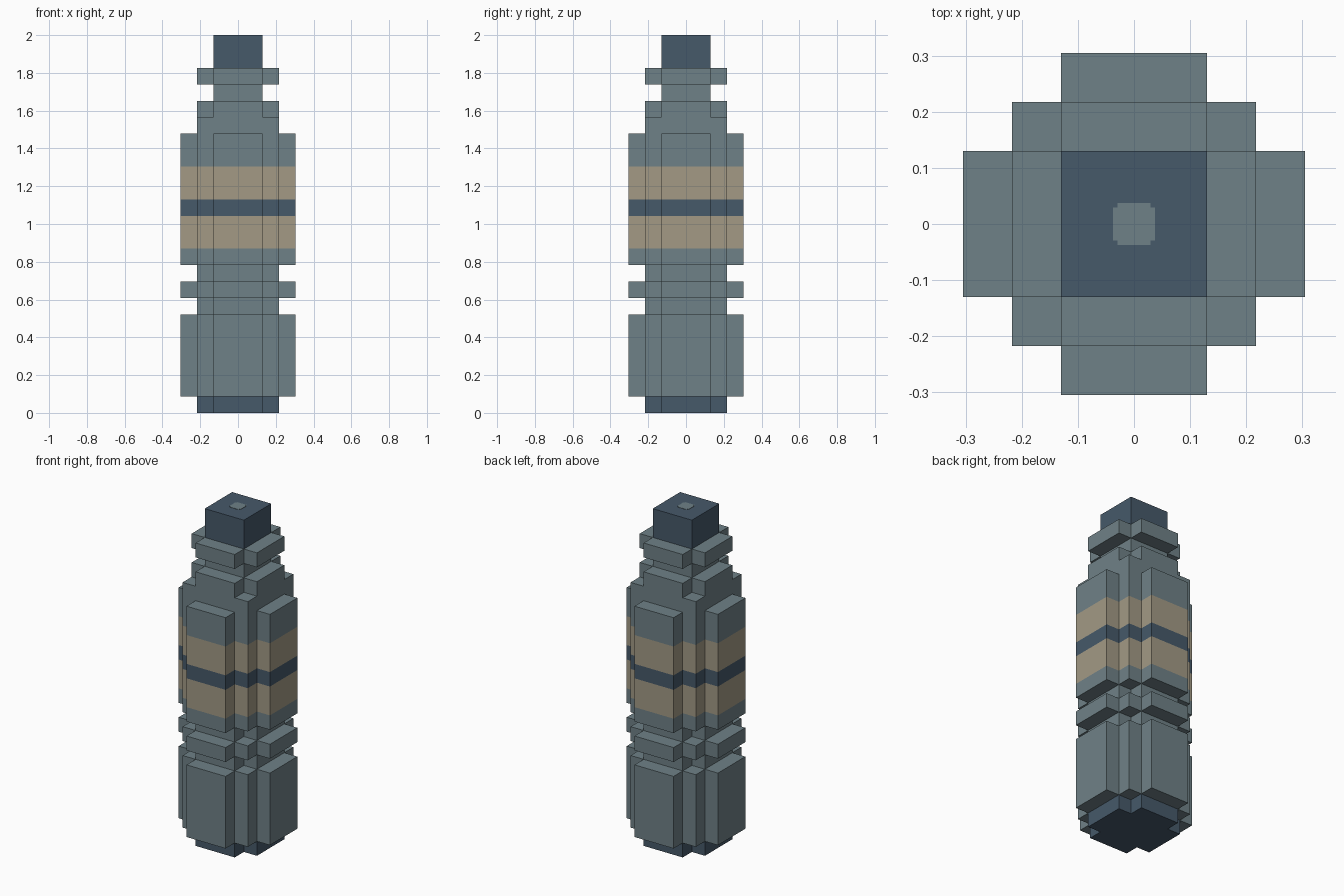
import bpy, bmesh

U = 2 / 23  # one block unit

cube = bpy.data.objects.get("Cube")
if cube:
    bpy.data.objects.remove(cube, do_unlink=True)


def material(name, rgb):
    m = bpy.data.materials.new(name)
    m.use_nodes = True
    m.diffuse_color = (*rgb, 1)
    m.node_tree.nodes["Principled BSDF"].inputs["Base Color"].default_value = (*rgb, 1)
    return m


GREY = material("slate grey", (0.159, 0.22, 0.242))
NAVY = material("dark navy", (0.061, 0.1, 0.144))
TAN = material("tan", (0.366, 0.323, 0.235))

# Quarter outlines, repeated four times around the axis
WIDE = [(3.5, -1.5), (3.5, 1.5), (2.5, 1.5), (2.5, 2.5), (1.5, 2.5)]
CROSS = [(2.5, -1.5), (2.5, 1.5), (1.5, 1.5)]
SQUARE = [(2.5, 2.5)]
NARROW = [(1.5, 1.5)]
DOT = [(0.43, -0.34), (0.43, 0.34), (0.34, 0.34)]


def prism(name, quarter, levels, mats):
    """Extrude an outline through the levels, one material per band."""
    outline, q = [], quarter
    for _ in range(4):
        outline += q
        q = [(-y, x) for x, y in q]
    bm = bmesh.new()
    rings = [[bm.verts.new((x * U, y * U, z * U)) for x, y in outline] for z in levels]
    n = len(outline)
    slots = list(dict.fromkeys(mats))
    bm.faces.new(rings[0][::-1]).material_index = slots.index(mats[0])
    bm.faces.new(rings[-1]).material_index = slots.index(mats[-1])
    for low, high, mat in zip(rings, rings[1:], mats):
        for i in range(n):
            j = (i + 1) % n
            f = bm.faces.new((low[i], low[j], high[j], high[i]))
            f.material_index = slots.index(mat)
    me = bpy.data.meshes.new(name)
    bm.to_mesh(me)
    bm.free()
    for m in slots:
        me.materials.append(m)
    ob = bpy.data.objects.new(name, me)
    bpy.context.collection.objects.link(ob)
    return ob


# Lower body
prism("base_plate", CROSS, (0, 1), [NAVY])
prism("lower_body", WIDE, (1, 6), [GREY])
prism("lower_groove", CROSS, (6, 7), [GREY])
prism("middle_ring", WIDE, (7, 8), [GREY])
prism("upper_groove", CROSS, (8, 9), [GREY])

# Striped upper body
prism("striped_body", WIDE, (9, 10, 12, 13, 15, 17), [GREY, TAN, NAVY, TAN, GREY])

# Stepped shoulder and neck
prism("shoulder", SQUARE, (17, 18), [GREY])
prism("shoulder_step", CROSS, (18, 19), [GREY])
prism("neck", NARROW, (19, 20), [GREY])
prism("collar", CROSS, (20, 21), [GREY])

# Cap with a small contact plate on top
prism("cap", NARROW, (21, 23), [NAVY])
prism("contact_plate", DOT, (22.98, 23.02), [GREY])
